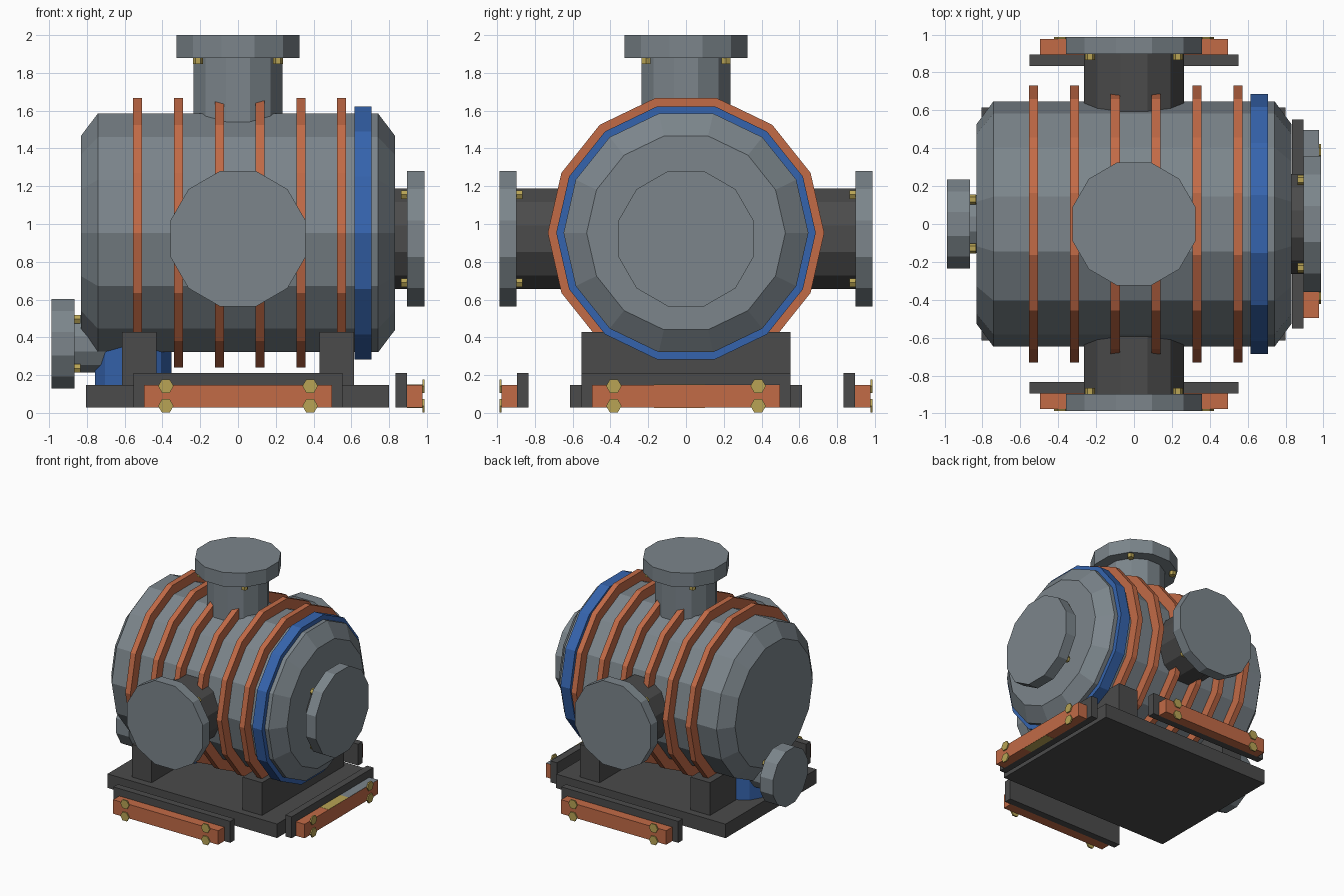
import bpy, bmesh, math
from mathutils import Vector

if "Cube" in bpy.data.objects:
    bpy.data.objects.remove(bpy.data.objects["Cube"])


def material(name, rgb):
    m = bpy.data.materials.new(name)
    m.diffuse_color = (*rgb, 1)
    m.use_nodes = True
    m.node_tree.nodes["Principled BSDF"].inputs["Base Color"].default_value = m.diffuse_color
    return m


GREY = material("steel_grey", (0.20, 0.235, 0.26))
DARK = material("dark_iron", (0.07, 0.07, 0.07))
ORANGE = material("copper_orange", (0.54, 0.145, 0.062))
BLUE = material("band_blue", (0.036, 0.127, 0.42))
GOLD = material("brass_bolt", (0.48, 0.37, 0.09))


def finish(bm, name, mat):
    bmesh.ops.recalc_face_normals(bm, faces=bm.faces)
    me = bpy.data.meshes.new(name)
    bm.to_mesh(me)
    bm.free()
    me.materials.append(mat)
    ob = bpy.data.objects.new(name, me)
    bpy.context.collection.objects.link(ob)
    return ob


def lathe(name, axis, centre, profile, sides, mat, phase=0.0):
    """Flat sided turned part. profile = (position along axis, corner radius)."""
    u, v = [(1, 2), (0, 2), (0, 1)][axis]
    bm = bmesh.new()
    rings = []
    for pos, r in profile:
        ring = []
        for i in range(sides):
            a = math.radians(phase) + 2 * math.pi * i / sides
            p = Vector(centre)
            p[axis] = pos
            p[u] += r * math.cos(a)
            p[v] += r * math.sin(a)
            ring.append(bm.verts.new(p))
        rings.append(ring)
    for a, b in zip(rings, rings[1:]):
        for i in range(sides):
            j = (i + 1) % sides
            bm.faces.new((a[i], a[j], b[j], b[i]))
    bm.faces.new(rings[0])
    bm.faces.new(rings[-1])
    return finish(bm, name, mat)


def box(name, lo, hi, mat):
    bm = bmesh.new()
    bmesh.ops.create_cube(bm, size=1)
    for w in bm.verts:
        w.co = [lo[i] + (w.co[i] + 0.5) * (hi[i] - lo[i]) for i in range(3)]
    return finish(bm, name, mat)


def nozzle(name, axis, sign, centre, start, face, end, pipe_r, flange_r, bolt_off, pipe_mat):
    """Pipe, end flange and four bolts; radii are measured to the flats."""
    k = 1 / math.cos(math.pi / 12)
    lathe(name + "_pipe", axis, centre, [(sign * start, pipe_r * k), (sign * face, pipe_r * k)],
          12, pipe_mat, 15)
    lathe(name + "_flange", axis, centre, [(sign * face, flange_r * k), (sign * end, flange_r * k)],
          12, GREY, 15)
    u, v = [(1, 2), (0, 2), (0, 1)][axis]
    for su in (-1, 1):
        for sv in (-1, 1):
            c = list(centre)
            c[u] += su * bolt_off
            c[v] += sv * bolt_off
            lathe(name + "_bolt", axis, c,
                  [(sign * (face - 0.033), 0.027), (sign * (face + 0.01), 0.027)], 6, GOLD)


# Tank with chamfered ends
AXIS = (0, 0, 0.953)
lathe("tank", 0, AXIS, [(-0.832, 0.526), (-0.742, 0.648), (0.742, 0.648), (0.832, 0.526)], 14, GREY)

# Bands around the tank
for i in range(6):
    x = -0.531 + 0.216 * i
    lathe("orange_band", 0, AXIS, [(x - 0.024, 0.732), (x + 0.024, 0.732)], 14, ORANGE)
lathe("blue_band", 0, AXIS, [(0.616, 0.687), (0.707, 0.687)], 14, BLUE)

# Nozzles: front, back, right end, top
SIDE = (0, 0, 0.922)
nozzle("front_nozzle", 1, -1, SIDE, 0.5, 0.898, 0.988, 0.265, 0.358, 0.233, DARK)
nozzle("back_nozzle", 1, 1, SIDE, 0.5, 0.898, 0.988, 0.265, 0.358, 0.233, DARK)
nozzle("end_nozzle", 0, 1, SIDE, 0.75, 0.895, 0.987, 0.265, 0.358, 0.233, DARK)
nozzle("top_nozzle", 2, 1, (0, 0, 0), 1.45, 1.88, 2.0, 0.235, 0.326, 0.212, GREY)

# Drain sump and its outlet on the left
lathe("drain_sump", 2, (-0.555, 0, 0), [(0.0285, 0.21), (0.46, 0.21)], 12, BLUE, 15)
nozzle("drain_outlet", 0, -1, (0, 0, 0.366), 0.65, 0.866, 0.988, 0.152, 0.236, 0.13, GREY)

# Base plate and saddles
BOTTOM = 0.028
box("base_plate", (-0.805, -0.615, BOTTOM), (0.8, 0.615, 0.148), DARK)
for s in (-1, 1):
    x = s * 0.523
    box("saddle", (x - 0.092, -0.553, 0.14), (x + 0.092, 0.553, 0.428), DARK)


# Bumpers on front, back and right: dark backing, orange bar, hex bolts
def slab(name, axis, sign, depth, span, height, mat):
    lo, hi = [0, 0, height[0]], [0, 0, height[1]]
    lo[axis], hi[axis] = sorted((sign * depth[0], sign * depth[1]))
    lo[1 - axis], hi[1 - axis] = span
    box(name, lo, hi, mat)


for axis, sign in ((1, -1), (1, 1), (0, 1)):
    slab("bumper_backing", axis, sign, (0.835, 0.895), (-0.553, 0.553), (BOTTOM, 0.211), DARK)
    slab("bumper_bar", axis, sign, (0.895, 0.978), (-0.497, 0.497), (BOTTOM, 0.148), ORANGE)
    for s in (-1, 1):
        for z in (0.037, 0.142):
            c = [0, 0, z]
            c[1 - axis] = s * 0.382
            lathe("bumper_bolt", axis, c, [(sign * 0.976, 0.041), (sign * 0.988, 0.041)], 6, GOLD)

# Thin coloured plates on the right bumper
slab("bumper_plate_grey", 0, 1, (0.896, 0.977), (0.1, 0.497), (0.147, 0.1495), GREY)
slab("bumper_plate_brass", 0, 1, (0.896, 0.977), (-0.17, 0.1), (0.147, 0.1495), GOLD)
slab("bumper_plate_brass_under", 0, 1, (0.896, 0.977), (-0.17, 0.1), (0.0265, 0.029), GOLD)
